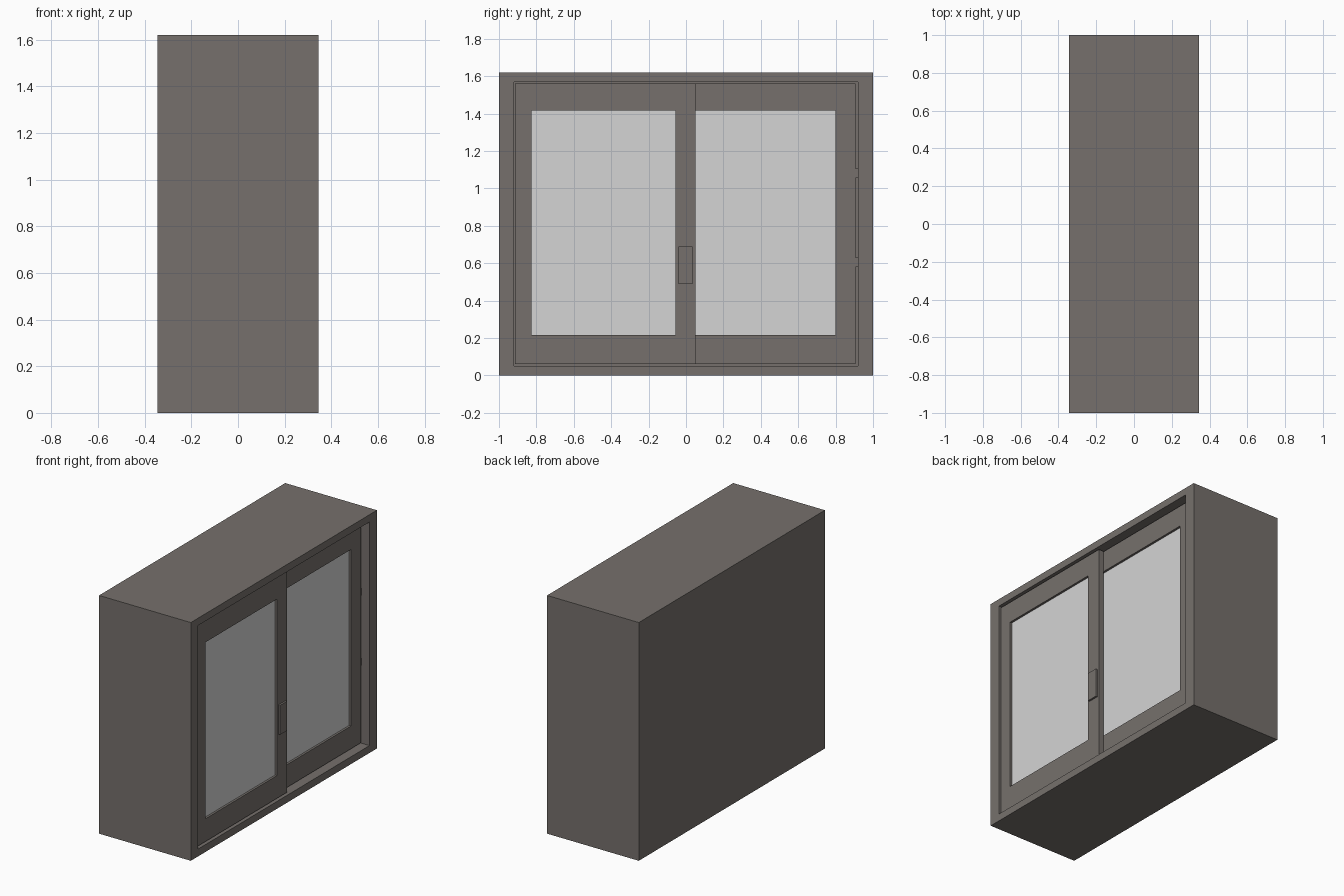
import bpy
import bmesh

cube = bpy.data.objects.get("Cube")
if cube:
    bpy.data.objects.remove(cube, do_unlink=True)


def material(name, rgb):
    m = bpy.data.materials.new(name)
    m.use_nodes = True
    m.diffuse_color = (*rgb, 1)
    m.node_tree.nodes["Principled BSDF"].inputs["Base Color"].default_value = (*rgb, 1)
    return m


FRAME = material("warm_grey_metal", (0.18, 0.163, 0.15))
GLASS = material("pale_glass", (0.66, 0.66, 0.66))


def finish(name, bm, mat):
    bmesh.ops.recalc_face_normals(bm, faces=bm.faces)
    mesh = bpy.data.meshes.new(name)
    bm.to_mesh(mesh)
    bm.free()
    mesh.materials.append(mat)
    obj = bpy.data.objects.new(name, mesh)
    bpy.context.collection.objects.link(obj)
    return obj


def loop(bm, rect, x):
    """Rectangle (y0, y1, z0, z1) of vertices at depth x."""
    y0, y1, z0, z1 = rect
    return [bm.verts.new((x, y, z)) for y, z in ((y0, z0), (y1, z0), (y1, z1), (y0, z1))]


def bridge(bm, a, b):
    for i in range(4):
        j = (i + 1) % 4
        bm.faces.new((a[i], a[j], b[j], b[i]))


def box(name, rect, x0, x1, mat):
    bm = bmesh.new()
    back, front = loop(bm, rect, x0), loop(bm, rect, x1)
    bridge(bm, back, front)
    bm.faces.new(back)
    bm.faces.new(front)
    return finish(name, bm, mat)


def ring(name, outer, hole, x0, x1, mat, pocket=None):
    """Frame with a through hole, or with a blind pocket whose floor is at x = pocket."""
    bm = bmesh.new()
    back, front = loop(bm, outer, x0), loop(bm, outer, x1)
    rim = loop(bm, hole, x1)
    floor = loop(bm, hole, x0 if pocket is None else pocket)
    loops = [back, front, rim, floor]
    for a, b in zip(loops, loops[1:]):
        bridge(bm, a, b)
    if pocket is None:
        bridge(bm, floor, back)
    else:
        bm.faces.new(floor)
        bm.faces.new(back)
    return finish(name, bm, mat)


def sash(name, outer, hole, x1):
    """Sliding sash with its pane set just behind the front face."""
    ring(name + "_frame", outer, hole, x1 - 0.04, x1, FRAME)
    box(name + "_pane", hole, x1 - 0.025, x1 - 0.015, GLASS)


# Deep outer casing, open on one side
X = 0.345
ring("casing", (-1, 1, 0, 1.62), (-0.92, 0.92, 0.05, 1.57), -X, X, FRAME, pocket=X - 0.12)

# Two overlapping sliding sashes
sash("outer_sash", (-0.915, 0.05, 0.06, 1.56), (-0.825, -0.055, 0.215, 1.415), X - 0.013)
sash("inner_sash", (-0.06, 0.905, 0.06, 1.56), (0.03, 0.80, 0.215, 1.415), X - 0.054)

# Pull handle on the meeting stile
box("handle", (-0.04, 0.035, 0.49, 0.69), X - 0.02, X, FRAME)

# Small stops between the inner sash and the jamb
for label, z in (("lower", 0.58), ("upper", 1.055)):
    box(label + "_stop", (0.905, 0.92, z, z + 0.05), X - 0.09, X - 0.06, FRAME)
